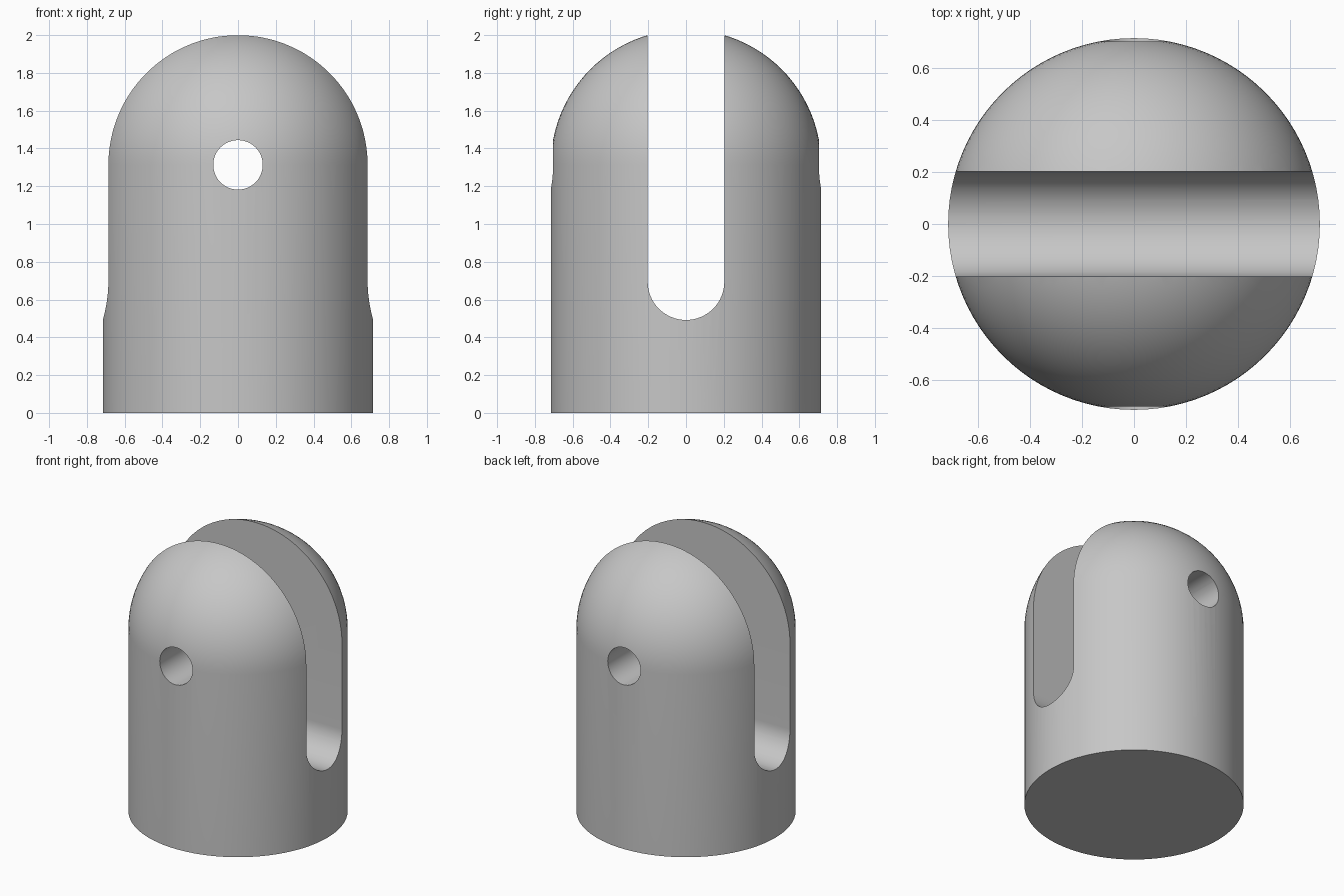
import bpy
import bmesh
from math import sin, cos, pi
from mathutils import Vector

cube = bpy.data.objects.get("Cube")
if cube:
    bpy.data.objects.remove(cube, do_unlink=True)

RADIUS = 0.716        # body and dome
DOME_Z = 1.313        # dome centre, also the pin hole axis
HOLE_RADIUS = 0.131
SLOT_HALF = 0.203
SLOT_Z = 0.695        # centre of the rounded slot floor

metal = bpy.data.materials.new("plain grey")
metal.use_nodes = True
grey = (0.57, 0.57, 0.57, 1)
metal.diffuse_color = grey
metal.node_tree.nodes["Principled BSDF"].inputs["Base Color"].default_value = grey


def make_object(name, bm):
    bmesh.ops.recalc_face_normals(bm, faces=bm.faces)
    mesh = bpy.data.meshes.new(name)
    bm.to_mesh(mesh)
    bm.free()
    mesh.materials.append(metal)
    obj = bpy.data.objects.new(name, mesh)
    bpy.context.collection.objects.link(obj)
    return obj


def lathe(name, profile, steps):
    """Revolve an open (radius, height) profile around z."""
    bm = bmesh.new()
    verts = [bm.verts.new((r, 0, z)) for r, z in profile]
    edges = [bm.edges.new(pair) for pair in zip(verts, verts[1:])]
    bmesh.ops.spin(bm, geom=verts + edges, cent=(0, 0, 0), axis=(0, 0, 1),
                   angle=2 * pi, steps=steps)
    bmesh.ops.remove_doubles(bm, verts=bm.verts, dist=0.0001)
    bmesh.ops.holes_fill(bm, edges=[e for e in bm.edges if e.is_boundary], sides=0)
    return make_object(name, bm)


def prism(name, outline, direction):
    """Extrude a closed outline along a vector."""
    bm = bmesh.new()
    face = bm.faces.new([bm.verts.new(p) for p in outline])
    result = bmesh.ops.extrude_face_region(bm, geom=[face], use_keep_orig=True)
    moved = [v for v in result["geom"] if isinstance(v, bmesh.types.BMVert)]
    bmesh.ops.translate(bm, verts=moved, vec=Vector(direction))
    return make_object(name, bm)


# Domed body
arc = [i * pi / 2 / 24 for i in range(25)]
profile = [(RADIUS, 0)] + [(RADIUS * cos(a), DOME_Z + RADIUS * sin(a)) for a in arc[:-1]]
profile.append((0, DOME_Z + RADIUS))
body = lathe("clevis_body", profile, 96)

# Slot with a rounded floor, running left to right
floor = [pi + i * pi / 32 for i in range(33)]
outline = [(-1, SLOT_HALF * cos(a), SLOT_Z + SLOT_HALF * sin(a)) for a in floor]
outline += [(-1, SLOT_HALF, 2.5), (-1, -SLOT_HALF, 2.5)]
slot = prism("slot_cutter", outline, (2, 0, 0))

# Pin hole, running front to back
turns = [i * 2 * pi / 48 for i in range(48)]
outline = [(HOLE_RADIUS * cos(a), -1, DOME_Z + HOLE_RADIUS * sin(a)) for a in turns]
hole = prism("pin_hole_cutter", outline, (0, 2, 0))

# Cut both openings and discard the cutters
bpy.ops.object.select_all(action="DESELECT")
body.select_set(True)
bpy.context.view_layer.objects.active = body
for cutter in (slot, hole):
    cutter.hide_render = True
    cut = body.modifiers.new(cutter.name, "BOOLEAN")
    cut.operation = "DIFFERENCE"
    cut.solver = "EXACT"
    cut.object = cutter
    bpy.ops.object.modifier_apply(modifier=cut.name)
    bpy.data.objects.remove(cutter, do_unlink=True)

bpy.ops.object.shade_smooth_by_angle(angle=pi / 6)
